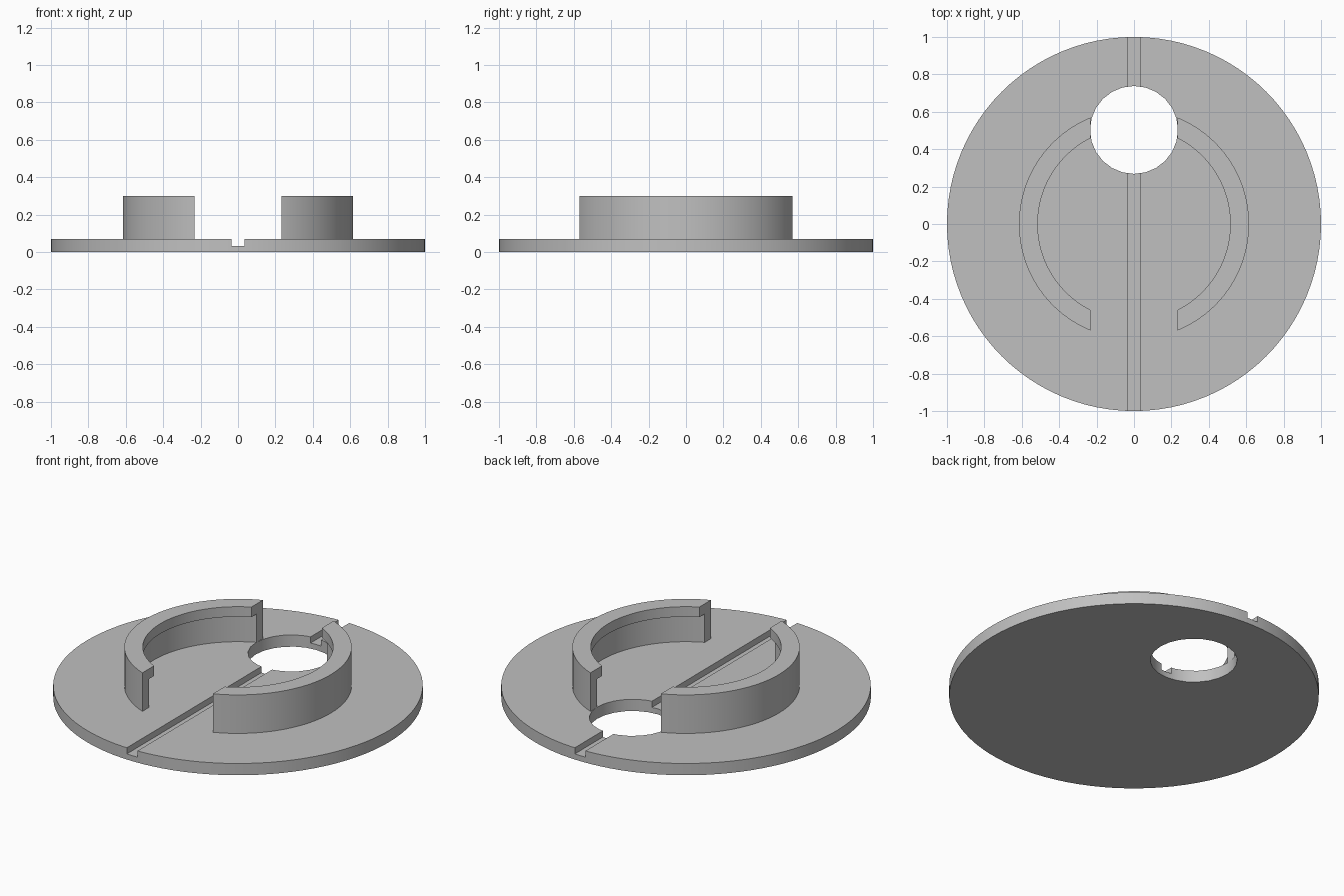
import bpy
import bmesh
from math import pi, radians
from mathutils import Matrix, Vector

default_cube = bpy.data.objects.get("Cube")
if default_cube:
    bpy.data.objects.remove(default_cube, do_unlink=True)

# Single grey material
GREY = (0.53, 0.53, 0.53, 1)
grey = bpy.data.materials.new("plain grey")
grey.use_nodes = True
grey.diffuse_color = GREY
grey.node_tree.nodes["Principled BSDF"].inputs["Base Color"].default_value = GREY

PLATE_TOP = 0.07
GROOVE_FLOOR = 0.033
HOLE_RADIUS = 0.235
HOLE_Y = 0.503
WALL_END_X = 0.233


def make_object(name, bm):
    bmesh.ops.recalc_face_normals(bm, faces=bm.faces)
    mesh = bpy.data.meshes.new(name)
    bm.to_mesh(mesh)
    bm.free()
    mesh.materials.append(grey)
    obj = bpy.data.objects.new(name, mesh)
    bpy.context.collection.objects.link(obj)
    return obj


def cylinder(name, radius, z0, z1, sides, y=0):
    bm = bmesh.new()
    bmesh.ops.create_cone(bm, cap_ends=True, segments=sides, radius1=radius,
                          radius2=radius, depth=z1 - z0,
                          matrix=Matrix.Translation((0, y, (z0 + z1) / 2)))
    return make_object(name, bm)


def box(name, size, centre):
    bm = bmesh.new()
    bmesh.ops.create_cube(bm, size=1, matrix=Matrix.Translation(centre)
                          @ Matrix.Diagonal((*size, 1)))
    return make_object(name, bm)


def apply_modifiers(obj):
    bpy.context.view_layer.update()
    graph = bpy.context.evaluated_depsgraph_get()
    mesh = bpy.data.meshes.new_from_object(obj.evaluated_get(graph))
    obj.modifiers.clear()
    obj.data = mesh


def cut(obj, cutter):
    cutter.hide_render = True
    mod = obj.modifiers.new("cut", "BOOLEAN")
    mod.operation = "DIFFERENCE"
    mod.solver = "EXACT"
    mod.object = cutter
    apply_modifiers(obj)
    bpy.data.objects.remove(cutter, do_unlink=True)


def smooth(obj):
    bpy.ops.object.select_all(action="DESELECT")
    obj.select_set(True)
    bpy.context.view_layer.objects.active = obj
    bpy.ops.object.shade_smooth_by_angle(angle=radians(30))


# Round base plate with a through hole and a straight groove
plate = cylinder("base_plate", 1, 0, PLATE_TOP, 96)
cut(plate, cylinder("hole_cutter", HOLE_RADIUS, -0.1, 0.2, 24, HOLE_Y))
cut(plate, box("groove_cutter", (0.07, 2.2, 0.2), (0, 0, GROOVE_FLOOR + 0.1)))
smooth(plate)

# Curved wall: a profile with an inward lip, swept half a turn and trimmed
profile = [(0.615, PLATE_TOP), (0.615, 0.3), (0.515, 0.3),
           (0.515, 0.24), (0.56, 0.24), (0.56, PLATE_TOP)]
bm = bmesh.new()
points = [bm.verts.new((0, -r, z)) for r, z in profile]
edges = [bm.edges.new((points[i - 1], points[i])) for i in range(len(points))]
bmesh.ops.spin(bm, geom=points + edges, cent=(0, 0, 0), axis=(0, 0, 1),
               angle=pi, steps=48)
bmesh.ops.bisect_plane(bm, geom=bm.verts[:] + bm.edges[:] + bm.faces[:],
                       plane_co=Vector((WALL_END_X, 0, 0)),
                       plane_no=Vector((1, 0, 0)), clear_inner=True)
bmesh.ops.holes_fill(bm, edges=[e for e in bm.edges if e.is_boundary], sides=0)
left_wall = make_object("left_curved_wall", bm)
smooth(left_wall)

# Opposite wall, mirrored
bm = bmesh.new()
bm.from_mesh(left_wall.data)
bmesh.ops.scale(bm, vec=(-1, 1, 1), verts=bm.verts)
smooth(make_object("right_curved_wall", bm))
